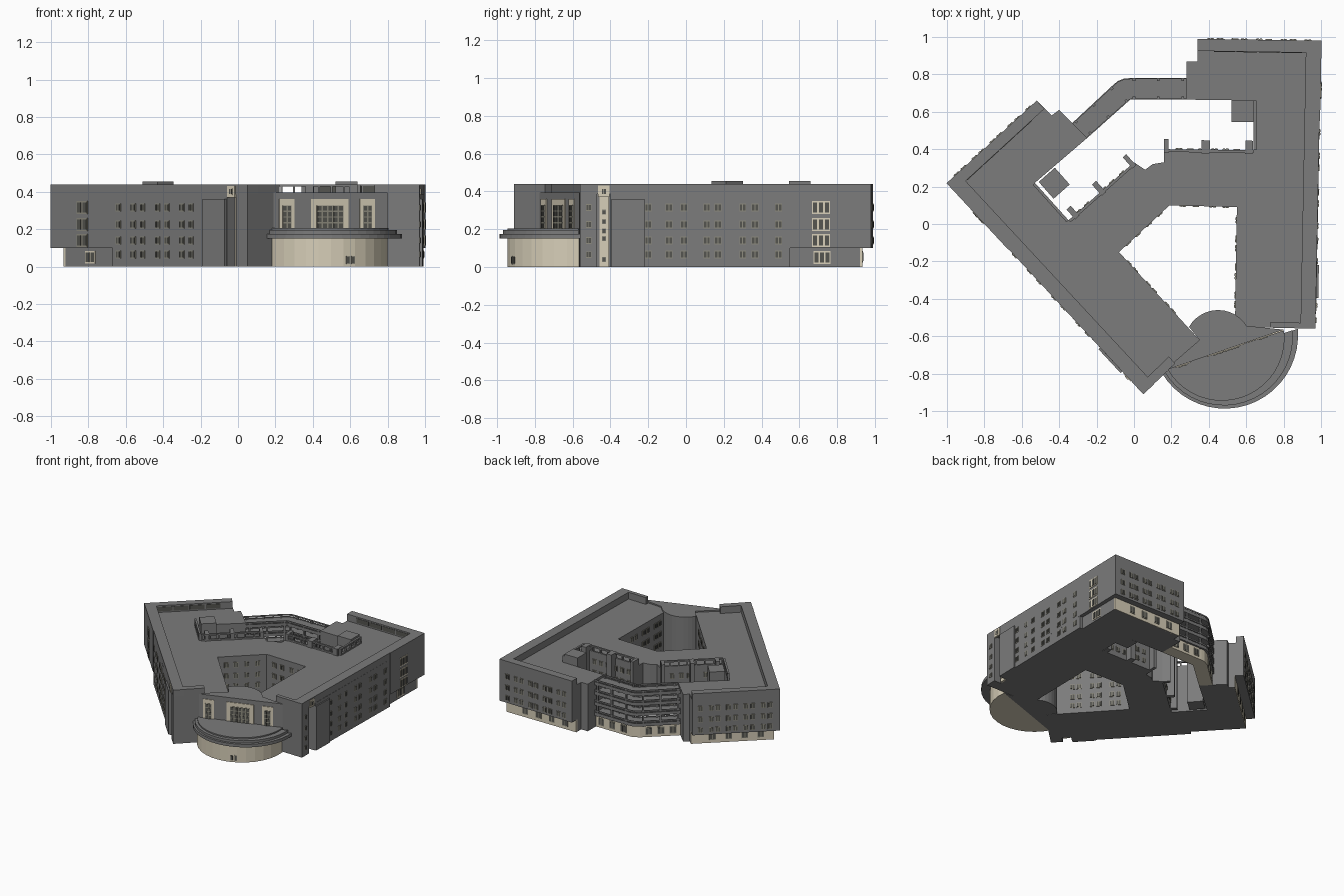
import bpy, bmesh, math
from mathutils import Vector

if "Cube" in bpy.data.objects:
    bpy.data.objects.remove(bpy.data.objects["Cube"])


def material(name, rgb):
    m = bpy.data.materials.new(name)
    m.diffuse_color = (*rgb, 1)
    m.use_nodes = True
    m.node_tree.nodes["Principled BSDF"].inputs["Base Color"].default_value = m.diffuse_color
    return m


GREY = material("grey_wall", (0.2, 0.2, 0.2))
BEIGE = material("beige_wall", (0.68, 0.62, 0.48))
DARK = material("window_glass", (0.09, 0.09, 0.08))
FRAME = material("window_frame", (0.27, 0.26, 0.21))


def finish(bm, name, mat):
    bmesh.ops.recalc_face_normals(bm, faces=bm.faces[:])
    me = bpy.data.meshes.new(name)
    bm.to_mesh(me)
    bm.free()
    me.materials.append(mat)
    ob = bpy.data.objects.new(name, me)
    bpy.context.collection.objects.link(ob)
    return ob


def prism(name, pts, z0, z1, mat=GREY):
    """Extrude a plan outline from z0 to z1."""
    bm = bmesh.new()
    lo = [bm.verts.new((x, y, z0)) for x, y in pts]
    hi = [bm.verts.new((x, y, z1)) for x, y in pts]
    n = len(pts)
    caps = [bm.faces.new(lo), bm.faces.new(hi)]
    for i in range(n):
        j = (i + 1) % n
        bm.faces.new((lo[i], lo[j], hi[j], hi[i]))
    bmesh.ops.recalc_face_normals(bm, faces=bm.faces[:])
    bmesh.ops.triangulate(bm, faces=caps)
    return finish(bm, name, mat)


def wall_boxes(name, boxes, mat=GREY):
    """Boxes placed on walls: (p, q, s0, s1, z0, z1, d0, d1), d outward on the left of p->q."""
    bm = bmesh.new()
    for p, q, s0, s1, z0, z1, d0, d1 in boxes:
        p, q = Vector(p), Vector(q)
        t = (q - p).normalized()
        n = Vector((-t.y, t.x))
        v = []
        for z in (z0, z1):
            for s, d in ((s0, d0), (s1, d0), (s1, d1), (s0, d1)):
                w = p + t * s + n * d
                v.append(bm.verts.new((w.x, w.y, z)))
        for f in ((0, 1, 2, 3), (4, 5, 6, 7), (0, 1, 5, 4), (1, 2, 6, 5), (2, 3, 7, 6), (3, 0, 4, 7)):
            bm.faces.new([v[i] for i in f])
    return finish(bm, name, mat)


def length(p, q):
    return (Vector(q) - Vector(p)).length


def windows(name, p, q, cols, rows, w=0.036, h=0.042, panes=2, tiers=1, d=0.0, frame=FRAME):
    """Grid of framed windows with dark panes."""
    fr, gl = [], []
    for s in cols:
        for z in rows:
            fr.append((p, q, s - w / 2, s + w / 2, z - h / 2, z + h / 2, d - 0.005, d + 0.004))
            pw, ph = w / panes, h / tiers
            for i in range(panes):
                for k in range(tiers):
                    a, b = s - w / 2 + i * pw, z - h / 2 + k * ph
                    gl.append((p, q, a + pw * .15, a + pw * .85, b + ph * .12, b + ph * .88, d, d + 0.006))
    wall_boxes(name + "_frames", fr, frame)
    wall_boxes(name + "_panes", gl, DARK)


def open_rail(name, p, q, z0, z1, n, t=0.015, d=0.0):
    """Parapet of posts with a curb and a top beam."""
    L = length(p, q)
    b = [(p, q, 0, L, z1 - 0.012, z1, d - t, d), (p, q, 0, L, z0, z0 + 0.012, d - t, d)]
    for i in range(n + 1):
        s = 0.005 + (L - 0.01) * i / n
        b.append((p, q, s - 0.005, s + 0.005, z0, z1, d - t, d))
    wall_boxes(name, b)


def arc(cx, cy, r, a0, a1, n):
    return [(cx + r * math.cos(math.radians(a0 + (a1 - a0) * i / n)),
             cy + r * math.sin(math.radians(a0 + (a1 - a0) * i / n))) for i in range(n + 1)]


# Key corners of the two wings
A, B = (-1, .22), (-.52, .66)
C, D = (.34, .99), (1, .98)
E, F = (.97, -.56), (.05, -.91)
G = (.35, -.62)
ROOF, TOP = .385, .44

# Shared middle part of the outline, clockwise along the rear courtyard
rear = [(-.44, .58), (-.40, .61), (-.33, .54), (-.25, .46), (-.53, .22), (-.35, .02), (0, .33),
        (.06, .29), (.10, .32), (.16, .33), (.16, .40), (.64, .395), (.64, .66), (.28, .665),
        (.28, .87), (.34, .87)]
front = [(.975, -.40), (.915, -.40), (.914, -.47), (.972, -.47), E, (.54, -.55), (.55, .09),
         (.19, .10), (-.08, -.15), G, F, (-.011, -.844), (.033, -.803), (-.015, -.752), (-.059, -.793)]
prism("upper_floors", [A, B] + rear + [C, D] + front, .10, ROOF)
prism("ground_floor", [(-.93, .19), (-.47, .61)] + rear + [(.34, .93), (.97, .93), (.965, .55), (.992, .55)]
      + front + [(-.67, -.135), (-.645, -.115)], 0, .10)

# Solid roof parapets on the outer edges
LF, LE, LR, LD = length(F, A), length(A, B), length(D, E), length(C, D)
wall_boxes("roof_parapet", [
    (F, A, 0, LF, ROOF, TOP, -.08, 0), (A, B, 0, LE, ROOF, TOP, -.06, 0),
    (C, D, 0, LD, ROOF, TOP, -.065, 0), (D, E, 0, LR, ROOF, TOP, -.08, 0),
    (G, F, .18, length(G, F), ROOF, TOP, -.05, 0), (E, (.54, -.55), 0, .24, ROOF, TOP, -.03, 0)])
wall_boxes("parapet_inner_panels", [
    (p, q, s, s + .11, ROOF + .01, TOP - .01, d - .003, d + .002)
    for p, q, d in ((A, B, -.06), (C, D, -.065)) for s in (.09, .21, .33, .45)], DARK)

# Overhanging end blocks and lower side piers
wall_boxes("end_blocks", [(F, A, LF - .485, LF, .10, TOP, -.03, .003), (D, E, 0, .43, .10, TOP, -.03, .003)])
wall_boxes("side_piers", [(F, A, .165, .34, 0, .36, -.02, .012), (D, E, 1.20, 1.375, 0, .36, -.02, .012)])
wall_boxes("stair_strips", [(F, A, .10, .15, 0, ROOF, -.065, -.05), (D, E, 1.39, 1.44, 0, ROOF, -.065, -.05)], BEIGE)
for nm, p, q, s in (("left_stair", F, A, .125), ("right_stair", D, E, 1.415)):
    windows(nm, p, q, [s], [.04, .15, .19, .24, .29], .02, .026, 1, 1, -.05)
    wall_boxes(nm + "_top_panel", [(p, q, s - .03, s + .03, .37, .43, -.01, .004)], BEIGE)
    windows(nm + "_top", p, q, [s], [.40], .025, .035, 2, 1, .003, BEIGE)

# Windows of the long outer walls
rows = [.065, .14, .225, .315]
windows("left_side", F, A, [(.05 - x) / .682 for x in (-.25, -.30, -.38, -.43, -.51, -.56, -.64)], rows)
windows("right_side", D, E, [.98 - y for y in (.49, .365, .30, .17, .11, -.01, -.09, -.2)], rows)
windows("front_corner", D, E, [1.495], rows, .03, .035)
windows("left_bay", F, A, [LF - .25], rows[1:], .085, .07, 2, 1, .003)
windows("right_bay", D, E, [.265], rows[1:], .095, .07, 3, 1, .003, BEIGE)
windows("left_bay_ground", (-.645, -.115), (-.93, .19), [.21], [.05], .075, .066, 2, 1, 0, BEIGE)
windows("right_bay_ground", (.97, .93), (.965, .55), [.21], [.05], .09, .07, 3, 1, 0, BEIGE)

# Rear ends of both wings: window grid above a beige ground floor
cols = [.07, .12, .20, .25, .33, .38, .46, .51, .59]
for nm, p, q, gp, gq in (("left_end", A, B, (-.93, .19), (-.47, .61)),
                         ("right_end", C, D, (.34, .93), (.97, .93))):
    windows(nm, p, q, cols, rows[1:])
    L = length(gp, gq)
    wall_boxes(nm + "_ground_wall", [(gp, gq, 0, L, 0, .10, -.01, .004)], BEIGE)
    windows(nm + "_ground", gp, gq, [.10, .22, .34, .46], [.055], .05, .06, 2, 1, .004)

# Front courtyard windows
windows("court_right", (.54, -.55), (.55, .09), [.12, .17, .27, .32, .42, .47, .57], rows)
windows("court_rear", (.55, .09), (.19, .10), [.06, .13, .22, .29], rows)
windows("court_corner", (.19, .10), (-.08, -.15), [.07, .15, .23, .30], rows)
windows("court_left", (-.08, -.15), G, [.08, .13, .23, .28, .38, .43], rows)

# Rear courtyard walls
south, west = ((.16, .40), (.64, .395)), ((-.35, .02), (0, .33))
windows("rear_court_south", *south, [.08, .14, .20, .27, .33, .39], rows)
windows("rear_court_west", *west, [.07, .13, .25, .31, .38], rows)
for nm, (p, q) in (("south_roof_rail", south), ("west_roof_rail", west)):
    open_rail(nm, p, q, ROOF, TOP, 7)
open_rail("stair_roof_rail", (.64, .395), (.64, .66), ROOF, TOP, 4)
open_rail("west_end_rail", (-.53, .22), (-.35, .02), ROOF, TOP, 4)
wall_boxes("courtyard_piers", [
    (*south, 0, .025, 0, TOP, -.02, .055), (*south, .20, .245, 0, TOP, -.02, .05),
    (*south, .435, .475, 0, TOP, -.02, .05), (*west, .03, .06, 0, TOP, -.02, .05),
    (*west, .22, .25, 0, TOP, -.02, .06), (*west, .44, .465, 0, TOP, -.02, .06)])
wall_boxes("stair_towers", [((.52, .545), (.64, .545), 0, .12, 0, .455, 0, .115),
                            ((-.43, .135), (-.345, .21), 0, .115, 0, .455, 0, .12)])

# Open rear gallery linking the wings
outer = [(-.33, .54), (-.11, .745), (-.085, .765), (-.055, .777), (-.02, .78), (.28, .78)]
inner = [(.28, .665), (-.02, .665), (-.25, .46)]
prism("gallery_ground", [(-.325, .53), (-.10, .735), (-.05, .762), (-.02, .765), (.28, .765)] + inner, 0, .095, BEIGE)
for i, z in enumerate((.095, .18, .265, .345)):
    prism("gallery_slab_%d" % i, outer + inner, z, z + .02)
    rails = []
    for path in (outer, inner):
        for p, q in zip(path, path[1:]):
            L = length(p, q)
            rails += [(p, q, 0, L, z + .032, z + .044, -.006, 0), (p, q, 0, L, z + .012, z + .026, -.006, 0)]
    wall_boxes("gallery_rails_%d" % i, rails)
wall_boxes("gallery_columns", [(p, q, s - .007, s + .007, .09, .385, -.016, -.002)
           for p, q, ss in ((outer[0], outer[1], (.02, .15, .28)), (outer[4], outer[5], (.02, .15, .28)),
                            (inner[0], inner[1], (.02, .15, .28)), (inner[1], inner[2], (.02, .15, .28)))
           for s in ss])
windows("gallery_ground_left", (-.325, .53), (-.10, .735), [.06, .15, .24], [.05], .05, .06)
windows("gallery_ground_right", (-.02, .765), (.28, .765), [.05, .15, .25], [.05], .05, .06)

# Front hall: link block with rounded back and glazed front wall
P, Q = (.8, -.565), (.16, -.785)
prism("front_hall", [P, Q, G] + arc(.45, -.64, .18, 150, 30, 12) + [(.56, -.54)], 0, .395)
k = length(P, Q) / .64
panels = [(.65, .73), (.39, .59), (.22, .30)]
wall_boxes("hall_window_panels", [(P, Q, (.8 - b) * k, (.8 - a) * k, .2, .36, -.01, .005) for a, b in panels], BEIGE)
for i, (a, b) in enumerate(panels):
    wide = i == 1
    windows("hall_window_%d" % i, P, Q, [(.8 - (a + b) / 2) * k], [.265], .15 if wide else .05, .125,
            5 if wide else 2, 4, .005)

# Rounded entrance drum with a stepped canopy
prism("entrance_drum", arc(.465, -.61, .335, 206, 368, 14), 0, .16, BEIGE)
prism("canopy_lower", arc(.485, -.595, .392, 211, 365, 20), .15, .175)
prism("canopy_upper", arc(.48, -.6, .37, 211, 365, 20), .175, .195)
prism("canopy_roof", arc(.47, -.61, .335, 209, 367, 20), .195, .205)
a, b = [(.465 + .332 * math.cos(math.radians(t)), -.61 + .332 * math.sin(math.radians(t))) for t in (302, 287)]
windows("entrance_doors", a, b, [.03, .06], [.035], .022, .045, 1, 1, .002)
